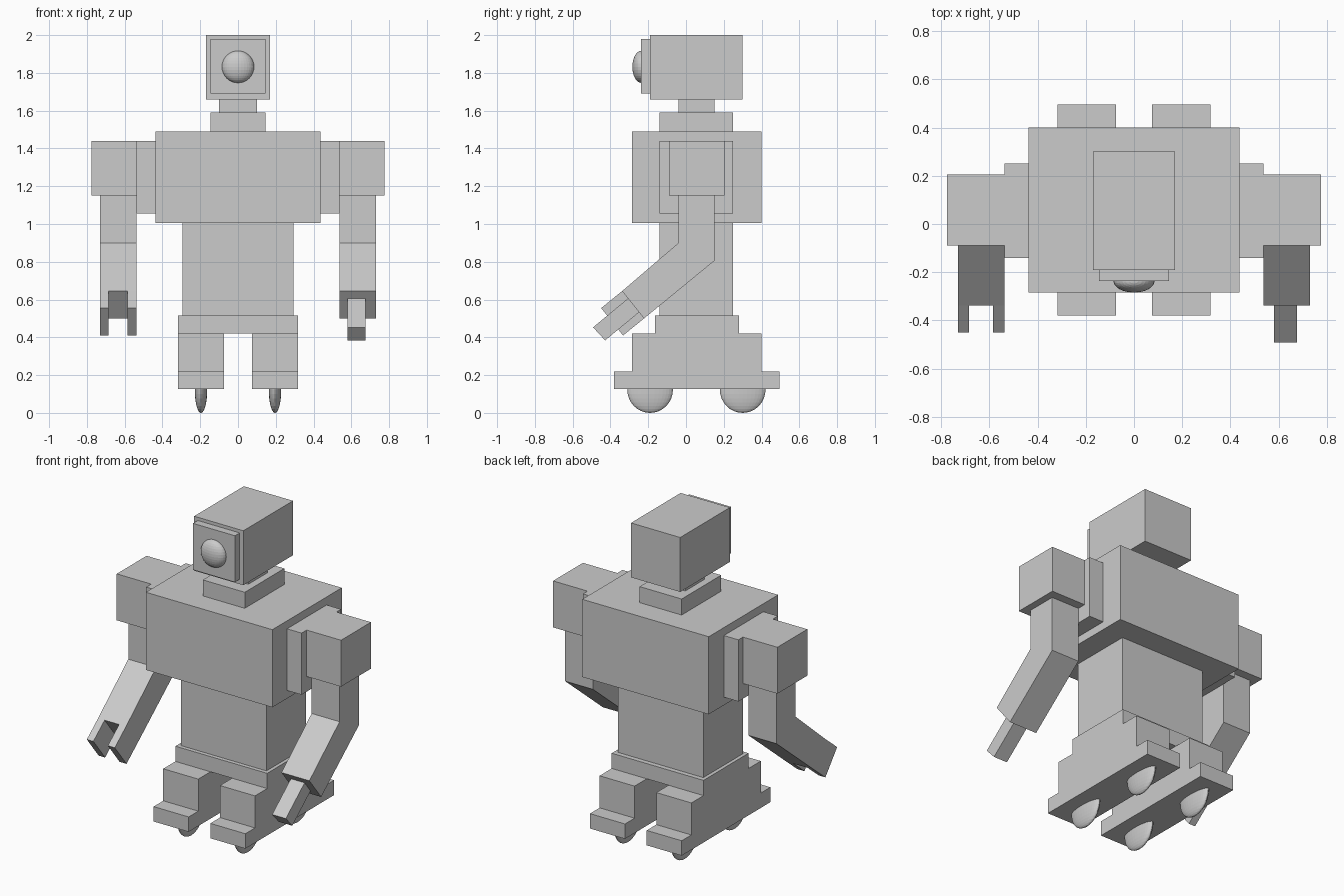
import bpy
import bmesh

cube = bpy.data.objects.get("Cube")
if cube:
    bpy.data.objects.remove(cube, do_unlink=True)

grey = bpy.data.materials.new("plain_grey")
grey.use_nodes = True
colour = (0.6, 0.6, 0.6, 1)
grey.diffuse_color = colour
grey.node_tree.nodes["Principled BSDF"].inputs["Base Color"].default_value = colour


def finish(name, bm):
    bmesh.ops.recalc_face_normals(bm, faces=bm.faces)
    mesh = bpy.data.meshes.new(name)
    bm.to_mesh(mesh)
    bm.free()
    mesh.materials.append(grey)
    obj = bpy.data.objects.new(name, mesh)
    bpy.context.collection.objects.link(obj)
    return obj


def prism(name, x0, x1, profile):
    """Extrude a (y, z) outline from x0 to x1."""
    bm = bmesh.new()
    face = bm.faces.new([bm.verts.new((x0, y, z)) for y, z in profile])
    new = bmesh.ops.extrude_face_region(bm, geom=[face])["geom"]
    verts = [v for v in new if isinstance(v, bmesh.types.BMVert)]
    bmesh.ops.translate(bm, verts=verts, vec=(x1 - x0, 0, 0))
    return finish(name, bm)


def box(name, x, y, z):
    return prism(name, x[0], x[1],
                 [(y[0], z[0]), (y[1], z[0]), (y[1], z[1]), (y[0], z[1])])


def ellipsoid(name, centre, radii):
    bm = bmesh.new()
    bmesh.ops.create_uvsphere(bm, u_segments=32, v_segments=16, radius=1)
    bmesh.ops.scale(bm, verts=bm.verts, vec=radii)
    bmesh.ops.translate(bm, verts=bm.verts, vec=centre)
    return finish(name, bm)


def finger(name, x0, x1, top, bottom, reach):
    """Slanted block continuing the forearm from its end face."""
    tip = [(y + reach[0], z + reach[1]) for y, z in (bottom, top)]
    return prism(name, x0, x1, [top, bottom] + tip)


# Head, neck and body
box("head", (-0.17, 0.17), (-0.19, 0.30), (1.66, 2.0))
box("face_plate", (-0.145, 0.145), (-0.237, -0.19), (1.69, 1.98))
ellipsoid("eye", (0, -0.237, 1.832), (0.085, 0.047, 0.085))
box("neck", (-0.10, 0.10), (-0.04, 0.15), (1.59, 1.66))
box("collar", (-0.145, 0.145), (-0.14, 0.25), (1.49, 1.59))
box("torso", (-0.437, 0.437), (-0.285, 0.40), (1.005, 1.49))
box("waist", (-0.295, 0.295), (-0.14, 0.25), (0.515, 1.005))
box("hips", (-0.317, 0.317), (-0.165, 0.28), (0.42, 0.515))

# Arms and legs on both sides
wrist_top, wrist_bottom = (-0.338, 0.645), (-0.222, 0.50)
arm_outline = [(-0.04, 1.15), (0.15, 1.15), (0.15, 0.805),
               wrist_bottom, wrist_top, (-0.04, 0.90)]
for side, s in (("left", 1), ("right", -1)):
    box(side + "_shoulder_plate", (s * 0.437, s * 0.537), (-0.14, 0.25), (1.055, 1.44))
    box(side + "_shoulder", (s * 0.537, s * 0.775), (-0.09, 0.205), (1.15, 1.44))
    prism(side + "_arm", s * 0.537, s * 0.73, arm_outline)
    box(side + "_leg", (s * 0.075, s * 0.317), (-0.285, 0.40), (0.22, 0.42))
    box(side + "_foot", (s * 0.075, s * 0.317), (-0.38, 0.495), (0.127, 0.22))
    for end, y in (("front", -0.19), ("back", 0.30)):
        ellipsoid(f"{side}_{end}_wheel", (s * 0.196, y, 0.124), (0.033, 0.121, 0.124))

# Left hand has one finger, right hand a two-pronged claw
finger("left_finger", 0.58, 0.675, (-0.307, 0.606), (-0.243, 0.537), (-0.185, -0.153))
for name, x0, x1 in (("outer_prong", -0.73, -0.685), ("inner_prong", -0.585, -0.537)):
    finger(name, x0, x1, wrist_top, wrist_bottom, (-0.111, -0.09))
